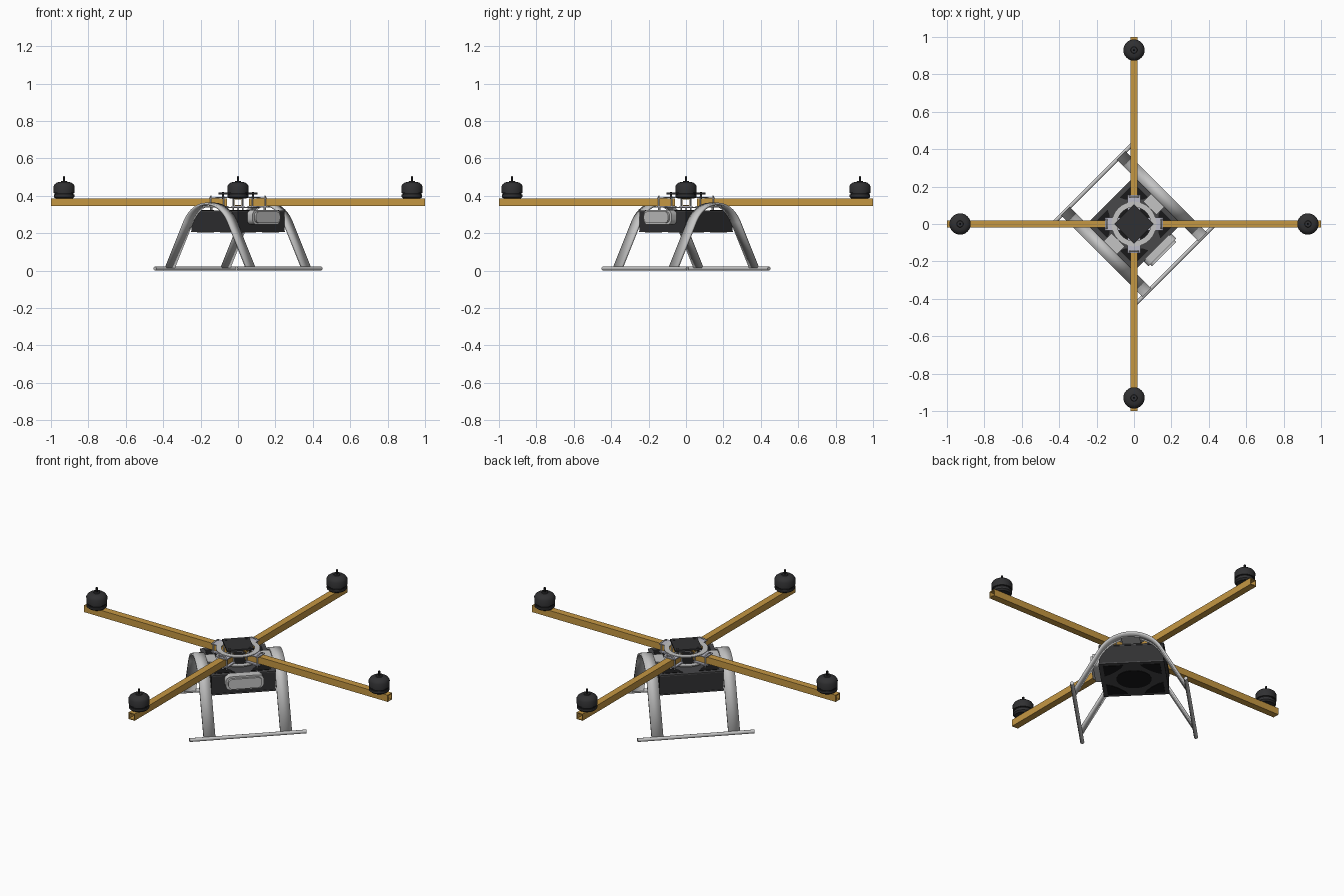
import bpy, bmesh
from math import sin, cos, pi, radians
from mathutils import Matrix, Vector

if "Cube" in bpy.data.objects:
    bpy.data.objects.remove(bpy.data.objects["Cube"])


def material(name, r, g, b):
    m = bpy.data.materials.new(name)
    m.use_nodes = True
    m.diffuse_color = (r, g, b, 1)
    m.node_tree.nodes["Principled BSDF"].inputs["Base Color"].default_value = (r, g, b, 1)
    return m


GOLD = material("gold", 0.56, 0.31, 0.055)
METAL = material("light metal", 0.55, 0.55, 0.55)
CLAMP = material("pale clamp", 0.5, 0.5, 0.58)
DARK = material("dark plastic", 0.03, 0.03, 0.032)
FRAME = material("dark grey plate", 0.065, 0.065, 0.068)
BLACK = material("black", 0.009, 0.009, 0.01)

BODY = Matrix.Rotation(radians(-45), 4, "Z")   # body sits diagonally
TURNS = [Matrix.Rotation(i * pi / 2, 4, "Z") for i in range(4)]


def finish(bm, name, mat, matrix=Matrix(), smooth=False):
    bmesh.ops.recalc_face_normals(bm, faces=bm.faces)
    mesh = bpy.data.meshes.new(name)
    bm.to_mesh(mesh)
    bm.free()
    mesh.materials.append(mat)
    ob = bpy.data.objects.new(name, mesh)
    bpy.context.collection.objects.link(ob)
    ob.matrix_world = matrix
    if smooth:
        bpy.ops.object.select_all(action="DESELECT")
        ob.select_set(True)
        bpy.context.view_layer.objects.active = ob
        bpy.ops.object.shade_smooth_by_angle(angle=radians(35))
    return ob


def box(name, mat, lo, hi, matrix=Matrix(), bevel=0):
    lo, hi = Vector(lo), Vector(hi)
    bm = bmesh.new()
    bmesh.ops.create_cube(bm, size=1)
    for v in bm.verts:
        v.co = (lo + hi) / 2 + v.co * (hi - lo)
    if bevel:
        bmesh.ops.bevel(bm, geom=bm.edges[:], offset=bevel, segments=2, affect="EDGES", profile=0.5)
    return finish(bm, name, mat, matrix)


def prism(name, mat, points, z0, z1, matrix=Matrix(), smooth=False):
    bm = bmesh.new()
    face = bm.faces.new([bm.verts.new((x, y, z0)) for x, y in points])
    top = bmesh.ops.extrude_face_region(bm, geom=[face])["geom"]
    bmesh.ops.translate(bm, vec=(0, 0, z1 - z0), verts=[v for v in top if isinstance(v, bmesh.types.BMVert)])
    return finish(bm, name, mat, matrix, smooth)


def lathe(name, mat, profile, matrix=Matrix(), steps=32, closed=False):
    bm = bmesh.new()
    vs = [bm.verts.new((r, 0, z)) for r, z in profile]
    edges = [bm.edges.new(p) for p in zip(vs, vs[1:])]
    if closed:
        edges.append(bm.edges.new((vs[-1], vs[0])))
    bmesh.ops.spin(bm, geom=vs + edges, cent=(0, 0, 0), axis=(0, 0, 1), angle=2 * pi, steps=steps)
    bmesh.ops.remove_doubles(bm, verts=bm.verts[:], dist=0.0001)
    return finish(bm, name, mat, matrix, True)


def rod(name, mat, points, radius, matrix=Matrix()):
    curve = bpy.data.curves.new(name, "CURVE")
    curve.dimensions = "3D"
    curve.bevel_depth = radius
    curve.bevel_resolution = 2
    curve.use_fill_caps = True
    spline = curve.splines.new("POLY")
    spline.points.add(len(points) - 1)
    for p, co in zip(spline.points, points):
        p.co = (*co, 1)
    curve.materials.append(mat)
    ob = bpy.data.objects.new(name, curve)
    bpy.context.collection.objects.link(ob)
    ob.matrix_world = matrix


def circle(r, n=32):
    return [(r * cos(2 * pi * i / n), r * sin(2 * pi * i / n)) for i in range(n)]


# Hollow square arms
def arm(matrix):
    w, low, high, t = 0.02, 0.346, 0.386, 0.005
    bm = bmesh.new()
    loops = []
    for x in (0.06, 1):
        for k in (0, t):
            ring = [(-w + k, low + k), (w - k, low + k), (w - k, high - k), (-w + k, high - k)]
            loops.append([bm.verts.new((x, y, z)) for y, z in ring])
    for a, b in ((0, 1), (2, 3), (0, 2), (1, 3)):
        for i in range(4):
            j = (i + 1) % 4
            bm.faces.new((loops[a][i], loops[a][j], loops[b][j], loops[b][i]))
    finish(bm, "arm", GOLD, matrix)


for turn in TURNS:
    arm(turn)
    # Motor: stator base, dark gap, bell and shaft
    at = turn @ Matrix.Translation((0.93, 0, 0.386))
    lathe("motor_base", DARK, [(0, 0), (0.046, 0), (0.055, 0.008), (0.055, 0.02), (0, 0.02)], at)
    lathe("motor_gap", BLACK, [(0.05, 0.018), (0.05, 0.032)], at)
    lathe("motor_bell", DARK, [(0, 0.03), (0.056, 0.03), (0.057, 0.064), (0.05, 0.076),
                               (0.036, 0.086), (0.018, 0.087), (0.016, 0.092), (0, 0.092)], at)
    lathe("motor_shaft", BLACK, [(0.006, 0.08), (0.006, 0.117), (0, 0.119)], at, 12)
    # Clamps holding the arm
    box("clamp_plate", CLAMP, (0.1, -0.034, 0.386), (0.155, 0.034, 0.391), turn)
    box("lower_clamp_plate", CLAMP, (0.07, -0.034, 0.338), (0.155, 0.034, 0.345), turn)
    for x, top in ((0.145, 0.398), (0.075, 0.392)):
        hoop = [(x, 0.026 * cos(pi * i / 8), top - 0.012 + 0.012 * sin(pi * i / 8)) for i in range(9)]
        rod("u_bolt", METAL, [(x, 0.026, 0.325)] + hoop + [(x, -0.026, 0.325)], 0.004, turn)
    # Standoff under the top plate
    rod("standoff", DARK, [(0.08, 0, 0.386), (0.08, 0, 0.42)], 0.006, turn)

# Central rings and control plate
for z in (0.334, 0.388):
    lathe("centre_ring", METAL, [(0.09, z), (0.12, z), (0.12, z + 0.006), (0.09, z + 0.006)], closed=True)
box("control_plate", DARK, (-0.074, -0.074, 0.408), (0.074, 0.074, 0.418), BODY)

# Body box with a plate above and below
H = 0.175
box("body", DARK, (-H, -H, 0.21), (H, H, 0.318), BODY)
for z in (0.205, 0.315):
    box("body_plate", FRAME, (-H - 0.003, -H - 0.003, z), (H + 0.003, H + 0.003, z + 0.007), BODY)
corner = [(0.045, 0.155), (0.155, 0.155), (0.155, 0.045), (0.125, 0.06), (0.09, 0.09), (0.06, 0.125)]
for z in (0.203, 0.321):
    prism("round_opening", BLACK, circle(0.095), z, z + 0.003, BODY)
    for turn in TURNS:
        prism("corner_opening", BLACK, corner, z, z + 0.003, BODY @ turn)
for turn in TURNS:
    rod("body_post", METAL, [(0.1, 0.1, 0.318), (0.1, 0.1, 0.338)], 0.006, BODY @ turn)


# Rounded pod on one side of the body
def pod_outline(half_w, half_h, r, n=6):
    pts = []
    for q, (sx, sy) in enumerate(((1, 1), (-1, 1), (-1, -1), (1, -1))):
        for i in range(n + 1):
            a = (q + i / n) * pi / 2
            pts.append((sx * (half_w - r) + r * cos(a), sy * (half_h - r) + r * sin(a)))
    return pts


side = BODY @ Matrix.Translation((0, 0, 0.285)) @ Matrix(((0, 0, 1, 0), (1, 0, 0, 0), (0, 1, 0, 0), (0, 0, 0, 1)))
prism("pod", METAL, pod_outline(0.105, 0.04, 0.03), H, 0.215, side, True)
prism("pod_face", METAL, pod_outline(0.092, 0.03, 0.024), 0.215, 0.228, side, True)

# Arched landing legs
R, TOP, LEAN = 0.19, 0.357, radians(61)
half = [(R * sin(LEAN * i / 12), TOP - R + R * cos(LEAN * i / 12)) for i in range(13)] + [(0.305, 0.014)]
arch = [(-x, z) for x, z in reversed(half[1:])] + half
for s in (-1, 1):
    bm = bmesh.new()
    rows = [[bm.verts.new((x, s * 0.21 + w, z)) for w in (-0.032, 0.032)] for x, z in arch]
    for a, b in zip(rows, rows[1:]):
        bm.faces.new((a[0], a[1], b[1], b[0]))
    leg = finish(bm, "landing_arch", METAL, BODY, True)
    mod = leg.modifiers.new("thickness", "SOLIDIFY")
    mod.thickness = 0.012
    mod.offset = 0
    # Ground rails and the tabs that tie the arch to the body
    rod("ground_rail", METAL, [(s * 0.308, -0.32, 0.011), (s * 0.308, 0.32, 0.011)], 0.011, BODY)
    box("arch_tab", METAL, (-0.05, min(s * 0.12, s * 0.22), 0.338), (0.05, max(s * 0.12, s * 0.22), 0.344), BODY)
